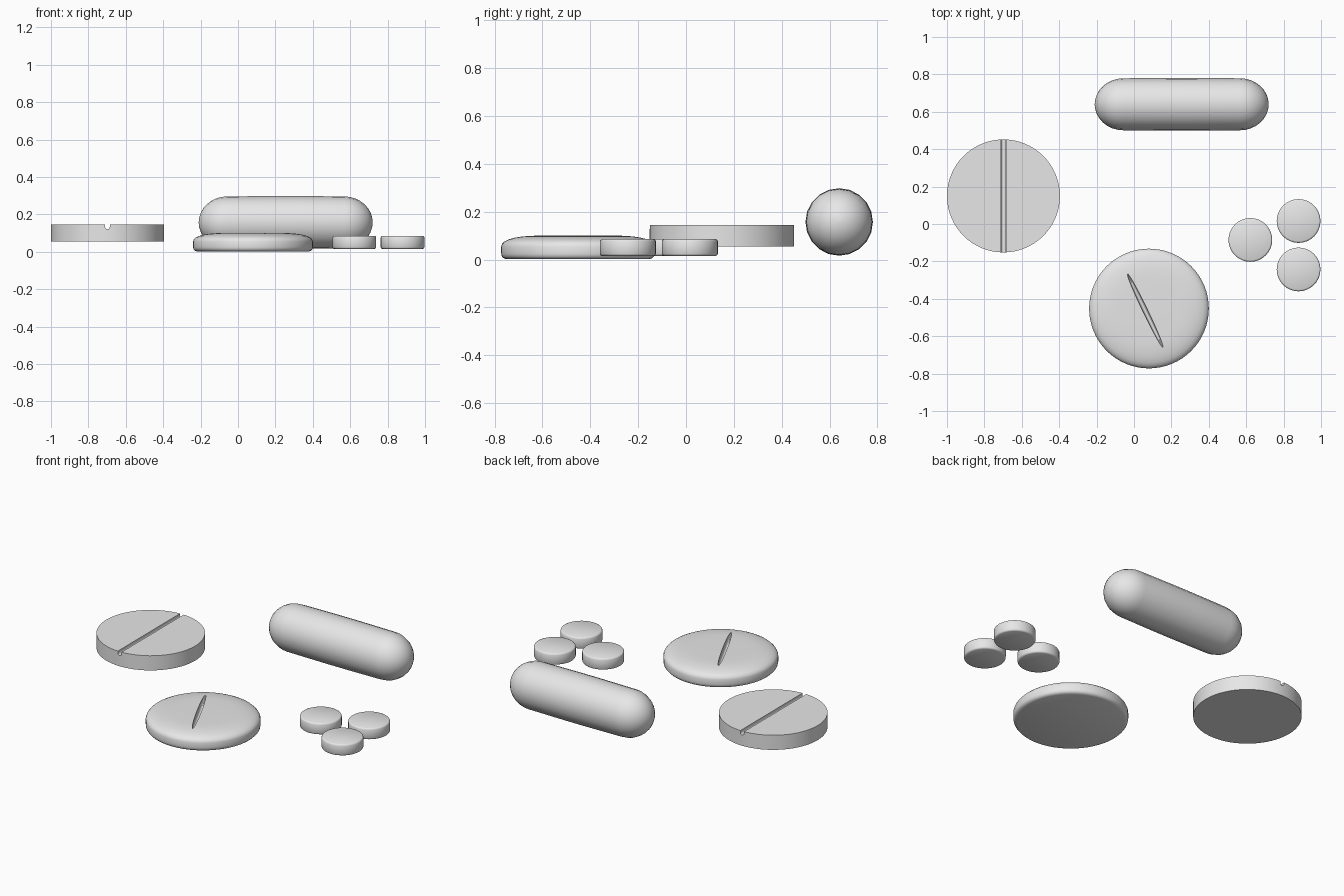
import bpy, bmesh, math
from mathutils import Matrix, Vector

cube = bpy.data.objects.get("Cube")
if cube:
    bpy.data.objects.remove(cube, do_unlink=True)

grey = bpy.data.materials.new("pill_grey")
grey.use_nodes = True
grey.diffuse_color = (0.8, 0.8, 0.8, 1)
grey.node_tree.nodes["Principled BSDF"].inputs["Base Color"].default_value = (0.8, 0.8, 0.8, 1)


def make_object(name, bm, matrix):
    bmesh.ops.recalc_face_normals(bm, faces=bm.faces)
    mesh = bpy.data.meshes.new(name)
    bm.to_mesh(mesh)
    bm.free()
    mesh.transform(matrix)
    mesh.materials.append(grey)
    obj = bpy.data.objects.new(name, mesh)
    bpy.context.collection.objects.link(obj)
    return obj


def lathe(name, profile, sides, matrix):
    """Closed solid from (radius, height) pairs turned about z."""
    bm = bmesh.new()
    rings = []
    for r, z in profile:
        rings.append([bm.verts.new((r * math.cos(a), r * math.sin(a), z))
                      for a in (math.tau * i / sides for i in range(sides))])
    for low, high in zip(rings, rings[1:]):
        for i in range(sides):
            j = (i + 1) % sides
            bm.faces.new((low[i], low[j], high[j], high[i]))
    bm.faces.new(rings[0][::-1])
    bm.faces.new(rings[-1])
    return make_object(name, bm, matrix)


def select(obj):
    bpy.ops.object.select_all(action='DESELECT')
    obj.select_set(True)
    bpy.context.view_layer.objects.active = obj


def smooth(obj, degrees=35):
    select(obj)
    bpy.ops.object.shade_smooth_by_angle(angle=math.radians(degrees))


def carve(obj, cutter):
    cutter.hide_render = True
    mod = obj.modifiers.new("groove", 'BOOLEAN')
    mod.operation = 'DIFFERENCE'
    mod.solver = 'EXACT'
    mod.object = cutter
    select(obj)
    bpy.ops.object.modifier_apply(modifier=mod.name)
    bpy.data.objects.remove(cutter, do_unlink=True)


# Flat tablet with a round-bottomed score line across it
tablet = lathe("scored_tablet", [(0.302, 0.055), (0.302, 0.145)], 64,
               Matrix.Translation((-0.698, 0.15, 0)))
bar = bmesh.new()
outline = [(-0.0125, 0.04), (-0.0125, 0)]
outline += [(-0.0125 * math.cos(math.pi * i / 8), -0.0125 * math.sin(math.pi * i / 8))
            for i in range(1, 8)]
outline += [(0.0125, 0), (0.0125, 0.04)]
face = bar.faces.new([bar.verts.new((x, -0.4, z)) for x, z in outline])
ext = bmesh.ops.extrude_face_region(bar, geom=[face])
bmesh.ops.translate(bar, vec=(0, 0.8, 0),
                    verts=[v for v in ext["geom"] if isinstance(v, bmesh.types.BMVert)])
carve(tablet, make_object("score_cutter", bar, Matrix.Translation((-0.698, 0.15, 0.133))))
smooth(tablet)

# Large tablet with a softened shoulder and a slim lens-shaped notch
profile = [(0.30, 0.002), (0.311, 0.006), (0.318, 0.014), (0.32, 0.025), (0.32, 0.055),
           (0.316, 0.066), (0.306, 0.076), (0.29, 0.084), (0.265, 0.091),
           (0.235, 0.096), (0.20, 0.099), (0.16, 0.10)]
round_tablet = lathe("rounded_tablet", profile, 64, Matrix.Translation((0.08, -0.452, 0)))
lens = bmesh.new()
bmesh.ops.create_uvsphere(lens, u_segments=32, v_segments=16, radius=1)
turn = Matrix.Rotation(math.atan2(-0.405, 0.195), 4, 'Z')
size = Matrix.Diagonal((0.222, 0.013, 0.03, 1))
carve(round_tablet, make_object("notch_cutter", lens,
                                Matrix.Translation((0.06, -0.463, 0.1)) @ turn @ size))
smooth(round_tablet)

# Capsule lying along x, with a barely swollen middle
R, HALF = 0.139, 0.465
cap = [(R * math.sin(a), HALF - R * 1.1 + R * 1.1 * math.cos(a))
       for a in (math.pi / 2 * i / 8 for i in range(8, 0, -1))]
cap.append((0.004, HALF))
profile = [(r, -x) for r, x in reversed(cap)] + [(R + 0.002, -0.06), (R + 0.002, 0.06)] + cap
capsule = lathe("capsule", profile, 20,
                Matrix.Translation((0.255, 0.64, 0.157)) @ Matrix.Rotation(math.pi / 2, 4, 'Y'))
smooth(capsule, 60)

# Three small round pills
profile = [(0.108, 0.015), (0.114, 0.018), (0.117, 0.024),
           (0.117, 0.076), (0.114, 0.082), (0.108, 0.085)]
for i, (x, y) in enumerate([(0.622, -0.085), (0.88, 0.016), (0.88, -0.243)]):
    smooth(lathe(f"small_pill_{i + 1}", profile, 32, Matrix.Translation((x, y, 0))), 50)
